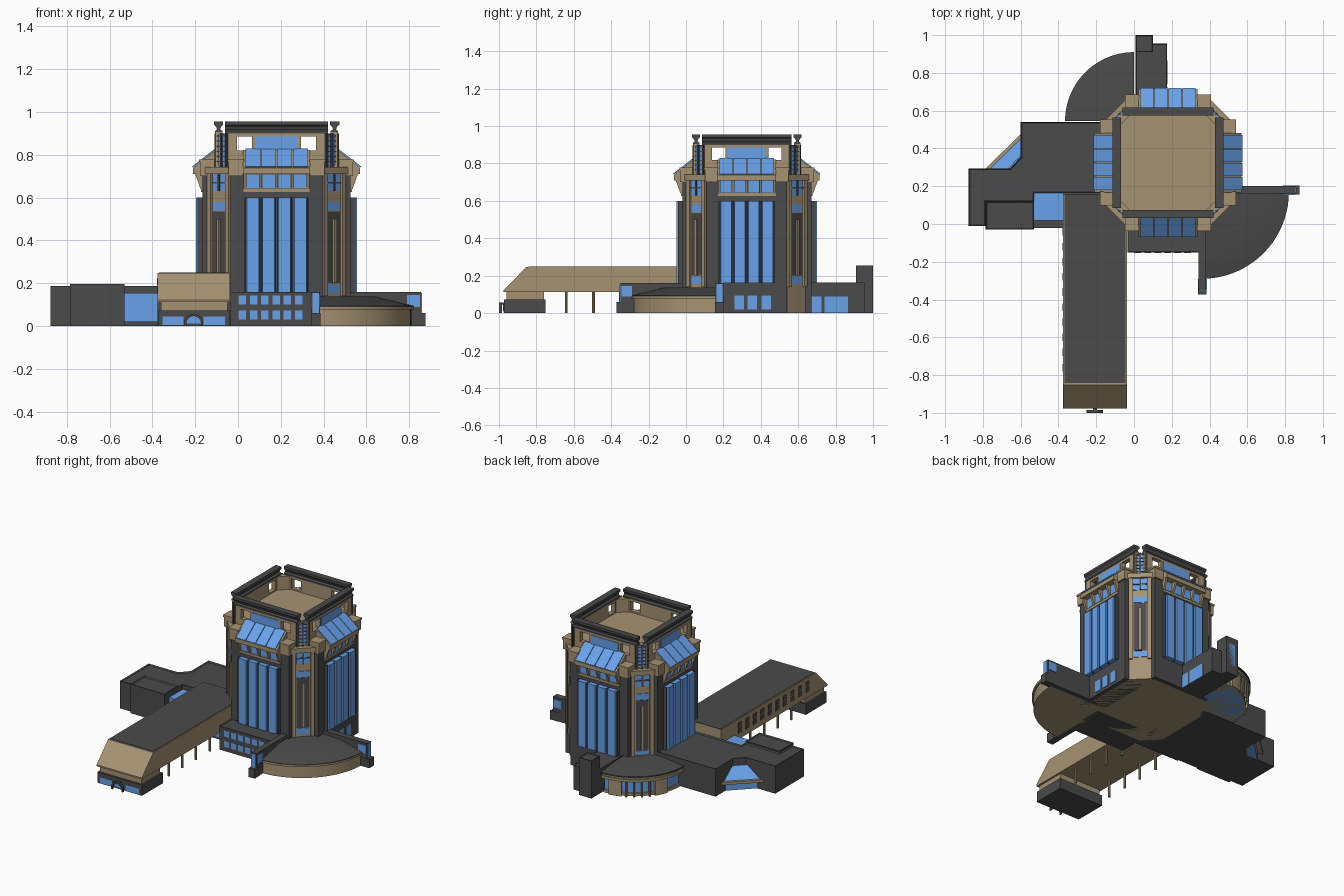
import bpy, bmesh, math
from mathutils import Matrix, Vector


def material(name, col):
    m = bpy.data.materials.new(name)
    m.diffuse_color = (*col, 1)
    return m


DARK = material("dark_stone", (0.07, 0.07, 0.07))
TAN = material("tan_stone", (0.38, 0.29, 0.17))
BLUE = material("blue_glass", (0.14, 0.36, 0.83))
I = Matrix()


def finish(name, bm, mat, M=I, smooth=False):
    bm.transform(M)
    bmesh.ops.recalc_face_normals(bm, faces=bm.faces)
    me = bpy.data.meshes.new(name)
    bm.to_mesh(me)
    bm.free()
    ob = bpy.data.objects.new(name, me)
    me.materials.append(mat)
    bpy.context.collection.objects.link(ob)
    if smooth:
        bpy.ops.object.select_all(action='DESELECT')
        ob.select_set(True)
        bpy.context.view_layer.objects.active = ob
        bpy.ops.object.shade_smooth_by_angle(angle=math.radians(25))
    return ob


def loft(name, low, high, mat, M=I, lip=0):
    """Closed solid between two matching 3D outlines; lip sinks the roof inside a rim."""
    bm = bmesh.new()
    a = [bm.verts.new(p) for p in low]
    b = [bm.verts.new(p) for p in high]
    n = len(a)
    for i in range(n):
        bm.faces.new((a[i], a[(i + 1) % n], b[(i + 1) % n], b[i]))
    bm.faces.new(a[::-1])
    top = bm.faces.new(b)
    if lip:
        bmesh.ops.recalc_face_normals(bm, faces=bm.faces)
        bmesh.ops.inset_region(bm, faces=[top], thickness=lip)
        for v in top.verts:
            v.co.z -= lip
    return finish(name, bm, mat, M)


def prism(name, pts, z0, z1, mat, M=I, lip=0):
    return loft(name, [(x, y, z0) for x, y in pts], [(x, y, z1) for x, y in pts], mat, M, lip)


def box(name, x0, x1, y0, y1, z0, z1, mat, M=I, lip=0):
    return prism(name, [(x0, y0), (x1, y0), (x1, y1), (x0, y1)], z0, z1, mat, M, lip)


def across(name, prof, x0, x1, mat, M=I):
    """(y, z) profile extruded along x."""
    return loft(name, [(x0, y, z) for y, z in prof], [(x1, y, z) for y, z in prof], mat, M)


def arc(name, prof, centre, a0, a1, mat, M=I, steps=20):
    """(r, z) profile swept round a centre between two angles in degrees."""
    bm = bmesh.new()
    rings = []
    for i in range(steps + 1):
        t = math.radians(a0 + (a1 - a0) * i / steps)
        rings.append([bm.verts.new((centre[0] + r * math.cos(t), centre[1] + r * math.sin(t), z)) for r, z in prof])
    n = len(prof)
    for p, q in zip(rings, rings[1:]):
        for j in range(n):
            k = (j + 1) % n
            bm.faces.new((p[j], p[k], q[k], q[j]))
    bm.faces.new(rings[0])
    bm.faces.new(rings[-1][::-1])
    bmesh.ops.remove_doubles(bm, verts=bm.verts, dist=1e-5)
    return finish(name, bm, mat, M, True)


def rect(r0, r1, z0, z1):
    return [(r0, z0), (r1, z0), (r1, z1), (r0, z1)]


def octagon(a, b):
    return [(b, -a), (a, -b), (a, b), (b, a), (-b, a), (-a, b), (-a, -b), (-b, -a)]


CENTRE = Matrix.Translation((0.18, 0.325, 0))

# Tower core, cornice and sunken roof deck
prism("tower_core", octagon(0.315, 0.216), 0, 0.71, TAN, CENTRE)
prism("tower_cornice", octagon(0.335, 0.222), 0.71, 0.742, TAN, CENTRE)
prism("roof_deck", octagon(0.28, 0.225), 0.74, 0.81, TAN, CENTRE)

for k in range(4):
    S = CENTRE @ Matrix.Rotation(k * math.pi / 2, 4, 'Z')
    # Main face with projecting glass bays
    box("face_wall", -0.216, 0.216, -0.345, -0.2, 0, 0.71, DARK, S)
    for i in range(4):
        c = -0.111 + i * 0.074
        prism("glass_bay", [(c - 0.034, -0.34), (c - 0.028, -0.376), (c + 0.028, -0.376), (c + 0.034, -0.34)],
              0.16, 0.6, BLUE, S)
        box("attic_window", c - 0.029, c + 0.029, -0.351, -0.34, 0.645, 0.708, BLUE, S)
        across("sloped_glass", [(-0.395, 0.745), (-0.39, 0.74), (-0.285, 0.823), (-0.285, 0.83)],
               c - 0.035, c + 0.035, BLUE, S)
    for i in range(5):
        c = -0.148 + i * 0.074
        box("bay_mullion", c - 0.004, c + 0.004, -0.368, -0.34, 0.16, 0.6, DARK, S)
        across("bracket", [(-0.345, 0.64), (-0.355, 0.64), (-0.38, 0.71), (-0.345, 0.71)],
               c - 0.007, c + 0.007, TAN, S)
    across("glass_ledge", [(-0.39, 0.71), (-0.39, 0.738), (-0.285, 0.822), (-0.285, 0.71)], -0.157, 0.157, TAN, S)
    box("bay_sill", -0.155, 0.155, -0.352, -0.34, 0.625, 0.642, TAN, S)
    # Upper storey wall with open windows
    box("upper_wall_low", -0.24, 0.24, -0.285, -0.255, 0.74, 0.82, TAN, S)
    box("upper_wall_top", -0.24, 0.24, -0.285, -0.255, 0.885, 0.905, TAN, S)
    box("upper_wall_middle", -0.115, 0.115, -0.285, -0.255, 0.82, 0.885, TAN, S)
    box("upper_glass", -0.1, 0.1, -0.289, -0.28, 0.822, 0.885, BLUE, S)
    for s in (-1, 1):
        x0, x1 = sorted((s * 0.185, s * 0.24))
        box("upper_pier", x0, x1, -0.285, -0.255, 0.82, 0.885, TAN, S)
        x0, x1 = sorted((s * 0.157, s * 0.224))
        box("shoulder_block", x0, x1, -0.357, -0.28, 0.70, 0.775, TAN, S)
        box("shoulder_cap", x0 - 0.004, x1 + 0.004, -0.361, -0.28, 0.765, 0.778, TAN, S)
    # Moulded parapet bar
    across("parapet", [(-0.252, 0.9), (-0.288, 0.9), (-0.288, 0.91), (-0.278, 0.918), (-0.282, 0.93), (-0.293, 0.94),
                       (-0.293, 0.955), (-0.25, 0.955), (-0.25, 0.94), (-0.26, 0.93), (-0.264, 0.918), (-0.252, 0.91)],
           -0.24, 0.24, DARK, S)
    # Chamfered corner: tall slot window, square window, lantern column
    D = S @ Matrix.Rotation(math.pi / 4, 4, 'Z')
    for s in (-1, 1):
        x0, x1 = sorted((s * 0.047, s * 0.07))
        box("corner_pilaster", x0, x1, -0.388, -0.36, 0.14, 0.71, TAN, D)
    box("corner_slot", -0.04, 0.04, -0.379, -0.36, 0.2, 0.535, DARK, D)
    box("slot_mullion", -0.008, 0.008, -0.39, -0.36, 0.2, 0.5, TAN, D)
    box("slot_glass_top", -0.042, 0.042, -0.38, -0.36, 0.54, 0.58, BLUE, D)
    box("slot_glass_low", -0.042, 0.042, -0.38, -0.36, 0.155, 0.195, BLUE, D)
    box("corner_window", -0.043, 0.043, -0.38, -0.36, 0.63, 0.71, BLUE, D)
    box("corner_window_post", -0.005, 0.005, -0.386, -0.36, 0.63, 0.71, DARK, D)
    box("corner_window_bar", -0.043, 0.043, -0.384, -0.36, 0.665, 0.673, DARK, D)
    box("lantern_back", -0.045, 0.045, -0.356, -0.32, 0.74, 0.9, TAN, D)
    box("lantern_glass", -0.036, 0.036, -0.362, -0.34, 0.75, 0.895, BLUE, D)
    for x in (-0.036, 0, 0.036):
        box("lantern_post", x - 0.005, x + 0.005, -0.37, -0.34, 0.742, 0.9, DARK, D)
    for i in range(6):
        box("lantern_bar", -0.036, 0.036, -0.366, -0.34, 0.765 + i * 0.024, 0.77 + i * 0.024, DARK, D)

# Front lower block with window grid
box("front_block", -0.035, 0.35, -0.15, 0.1, 0, 0.16, DARK, lip=0.006)
for i in range(6):
    for z in (0.03, 0.1):
        box("front_window", 0.003 + i * 0.0525, 0.038 + i * 0.0525, -0.153, -0.145, z, z + 0.042, BLUE)
for y in (0.26, 0.33, 0.405):
    box("side_window", 0.52, 0.529, y, y + 0.05, 0.02, 0.095, BLUE)

# Quarter-round pavilion at the front right
F = (0.36, 0.17)
arc("pavilion_wall", [(0, 0), (0.45, 0), (0.45, 0.086), (0, 0.086)], F, -90, 0, TAN)
arc("pavilion_rim", rect(0.3, 0.46, 0.078, 0.09), F, -90, 0, TAN)
arc("pavilion_roof", [(0, 0.088), (0.46, 0.088), (0.46, 0.094), (0.285, 0.137), (0, 0.137)], F, -90, 0, DARK)
box("south_fin", 0.342, 0.382, -0.35, 0.1, 0, 0.16, DARK)
box("south_fin_foot", 0.34, 0.385, -0.372, -0.31, 0, 0.06, DARK)
box("south_fin_end_glass", 0.347, 0.379, -0.356, -0.34, 0.06, 0.155, BLUE)
box("south_fin_glass", 0.339, 0.386, -0.345, -0.29, 0.09, 0.145, BLUE)
box("east_fin", 0.45, 0.855, 0.158, 0.2, 0, 0.16, DARK)
box("east_fin_foot", 0.81, 0.875, 0.155, 0.203, 0, 0.06, DARK)
box("east_fin_end_glass", 0.845, 0.86, 0.163, 0.195, 0.06, 0.155, BLUE)
box("east_fin_glass", 0.79, 0.85, 0.154, 0.204, 0.09, 0.145, BLUE)

# Quarter-round pavilion at the back left
B = (0.0, 0.545)
arc("rear_glass", [(0, 0), (0.325, 0), (0.325, 0.115), (0, 0.115)], B, 90, 180, BLUE)
arc("rear_plinth", rect(0.1, 0.335, 0, 0.02), B, 90, 180, TAN)
arc("rear_cornice", rect(0.1, 0.365, 0.108, 0.125), B, 90, 180, TAN)
arc("rear_cornice_upper", rect(0.1, 0.355, 0.125, 0.14), B, 90, 180, TAN)
arc("rear_roof", [(0, 0.138), (0.365, 0.138), (0.365, 0.146), (0.2, 0.165), (0, 0.165)], B, 90, 180, DARK)
for a in (97, 146):
    arc("rear_curved_wall", rect(0.3, 0.348, 0, 0.11), B, a, a + 14, TAN, steps=6)
for a in (116, 124, 132, 140):
    c = (B[0] + 0.348 * math.cos(math.radians(a)), B[1] + 0.348 * math.sin(math.radians(a)))
    arc("rear_column", [(0, 0), (0.007, 0), (0.007, 0.11), (0, 0.11)], c, 0, 360, TAN, steps=10)

# Rear stair block and chimney-like tower
box("rear_block", 0.008, 0.175, 0.5, 0.955, 0, 0.165, DARK, lip=0.006)
box("rear_tower", 0.008, 0.1, 0.91, 1.0, 0, 0.255, DARK, lip=0.006)
box("rear_tower_glass", 0.03, 0.08, 0.99, 1.0, 0.06, 0.21, BLUE)
box("rear_glass_a", 0.165, 0.178, 0.665, 0.725, 0, 0.09, BLUE)
box("rear_glass_b", 0.165, 0.178, 0.74, 0.865, 0, 0.09, BLUE)

# Left wing with diagonal glazed entrance
prism("left_wing", [(-0.1, 0.54), (-0.6, 0.54), (-0.6, 0.355), (-0.655, 0.295), (-0.875, 0.295), (-0.875, -0.01),
                    (-0.785, -0.01), (-0.785, 0.12), (-0.53, 0.12), (-0.53, 0.165), (-0.1, 0.165)],
      0, 0.187, DARK, lip=0.008)
box("left_wing_annex", -0.785, -0.53, -0.03, 0.12, 0, 0.197, DARK, lip=0.008)
box("link_glass", -0.53, -0.375, 0.018, 0.166, 0.02, 0.155, BLUE)
box("link_base", -0.53, -0.375, -0.02, 0.166, 0, 0.02, DARK)
prism("entrance_glass", [(-0.6, 0.355), (-0.655, 0.295), (-0.74, 0.295), (-0.6, 0.435)], 0, 0.055, BLUE)
prism("entrance_band", [(-0.6, 0.355), (-0.655, 0.295), (-0.785, 0.295), (-0.6, 0.475)], 0.052, 0.07, TAN)
loft("entrance_sloped_glass",
     [(-0.6, 0.355, 0.07), (-0.655, 0.295, 0.07), (-0.76, 0.295, 0.07), (-0.6, 0.45, 0.07)],
     [(-0.6, 0.355, 0.14), (-0.655, 0.295, 0.14), (-0.665, 0.295, 0.14), (-0.6, 0.362, 0.14)], BLUE)

# Raised long hall on columns
across("hall", [(-0.853, 0.247), (-0.976, 0.122), (-0.976, 0.112), (0.16, 0.112), (0.16, 0.247)], -0.375, -0.037, TAN)
box("hall_roof", -0.368, -0.044, -0.842, 0.16, 0.24, 0.25, DARK)
box("hall_undercroft", -0.375, -0.03, -0.03, 0.17, 0, 0.115, DARK)
box("undercroft_glass", -0.36, -0.05, -0.034, -0.02, 0.015, 0.1, BLUE)
for i in range(10):
    y = -0.78 + i * 0.08
    for z in (0.15, 0.19):
        box("hall_window", -0.378, -0.37, y, y + 0.04, z, z + 0.032, DARK)
for y in (-0.64, -0.495, -0.35, -0.2):
    for x in (-0.34, -0.07):
        arc("hall_column", [(0, 0), (0.008, 0), (0.008, 0.115), (0, 0.115)], (x, y), 0, 360, TAN, steps=10)

# Gatehouse under the hall's front end, with arched doorway
box("gate_base", -0.373, -0.038, -0.972, -0.75, 0, 0.072, DARK)
box("gate_band", -0.36, -0.05, -0.96, -0.76, 0.07, 0.115, TAN)
for x0, x1 in ((-0.352, -0.255), (-0.16, -0.06)):
    box("gate_glass", x0, x1, -0.975, -0.96, 0.004, 0.045, BLUE)
UP = Matrix.Rotation(math.pi / 2, 4, 'X')
arc("door_glass", [(0, 0.96), (0.034, 0.96), (0.034, 0.978), (0, 0.978)], (-0.207, 0.012), 0, 180, BLUE, UP)
arc("door_arch", rect(0.034, 0.044, 0.985, 1.0), (-0.207, 0.012), 0, 180, DARK, UP)
box("door_canopy", -0.217, -0.197, -1.0, -0.97, 0.046, 0.056, DARK)
for x in (-0.251, -0.173):
    box("door_post", x, x + 0.01, -1.0, -0.985, 0, 0.012, DARK)
